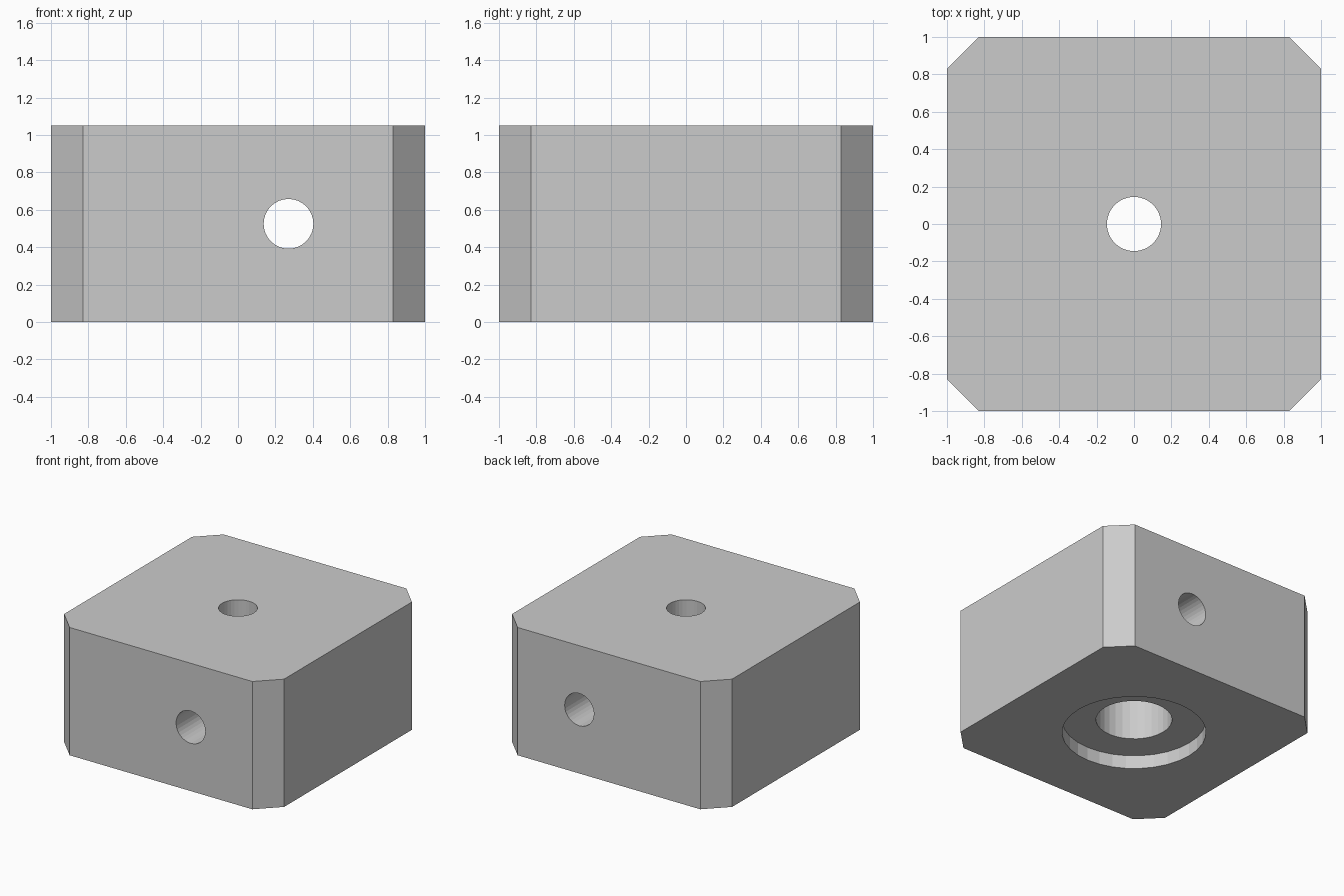
import bpy
import bmesh
import math
from mathutils import Matrix, Vector

if "Cube" in bpy.data.objects:
    bpy.data.objects.remove(bpy.data.objects["Cube"])

HEIGHT = 1.05
CHAMFER = 0.17
SIDES = 32

grey = bpy.data.materials.new("plain grey")
grey.diffuse_color = (0.6, 0.6, 0.6, 1.0)
grey.use_nodes = True
grey.node_tree.nodes["Principled BSDF"].inputs["Base Color"].default_value = grey.diffuse_color


def make_object(name, bm):
    bmesh.ops.recalc_face_normals(bm, faces=bm.faces)
    mesh = bpy.data.meshes.new(name)
    bm.to_mesh(mesh)
    bm.free()
    obj = bpy.data.objects.new(name, mesh)
    obj.data.materials.append(grey)
    bpy.context.collection.objects.link(obj)
    return obj


def cylinder(name, radius, length, centre, axis="Z"):
    bm = bmesh.new()
    turn = Matrix.Rotation(math.pi / 2, 4, "X") if axis == "Y" else Matrix()
    bmesh.ops.create_cone(bm, cap_ends=True, segments=SIDES, radius1=radius,
                          radius2=radius, depth=length,
                          matrix=Matrix.Translation(Vector(centre)) @ turn)
    return make_object(name, bm)


# Block with four chamfered upright corners
bm = bmesh.new()
bmesh.ops.create_cube(bm, size=1.0, matrix=Matrix.Translation((0, 0, HEIGHT / 2))
                      @ Matrix.Diagonal((2, 2, HEIGHT, 1)))
upright = [e for e in bm.edges if abs(e.verts[0].co.z - e.verts[1].co.z) > 0.5]
bmesh.ops.bevel(bm, geom=upright, offset=CHAMFER, segments=1, affect="EDGES")
block = make_object("chamfered_block", bm)

# Bottom recess, stepped bore, small top hole and offset cross hole
cutters = [
    cylinder("recess_cutter", 0.54, 0.21, (0, 0, 0.005)),
    cylinder("bore_cutter", 0.285, 0.90, (0, 0, 0.35)),
    cylinder("top_hole_cutter", 0.145, 0.70, (0, 0, 0.85)),
    cylinder("cross_hole_cutter", 0.133, 2.4, (0.27, 0, HEIGHT / 2), "Y"),
]
bpy.context.view_layer.objects.active = block
for cutter in cutters:
    mod = block.modifiers.new(cutter.name, "BOOLEAN")
    mod.operation = "DIFFERENCE"
    mod.solver = "EXACT"
    mod.object = cutter
    bpy.ops.object.modifier_apply(modifier=mod.name)
    bpy.data.objects.remove(cutter)
